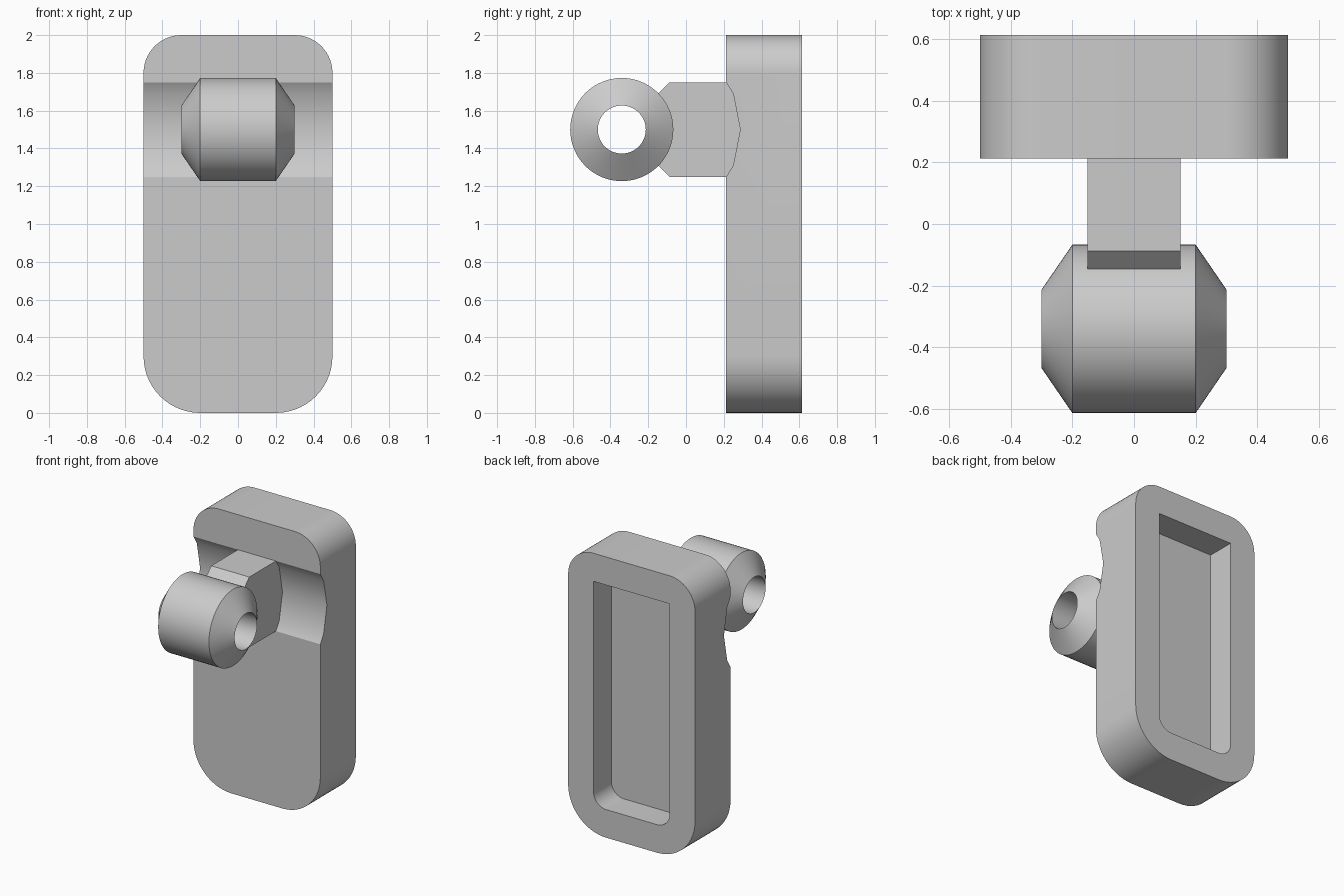
import bpy, bmesh
from math import pi, sin, cos, radians

cube = bpy.data.objects.get("Cube")
if cube:
    bpy.data.objects.remove(cube, do_unlink=True)

# One plain grey for everything
grey = bpy.data.materials.new("plain_grey")
grey.use_nodes = True
colour = (0.6, 0.6, 0.6, 1)
grey.diffuse_color = colour
grey.node_tree.nodes["Principled BSDF"].inputs["Base Color"].default_value = colour

BACK, FRONT = 0.613, 0.213      # plate depth range
RING_Y, RING_Z = -0.34, 1.5     # ring centre


def finish(name, bm):
    bmesh.ops.recalc_face_normals(bm, faces=bm.faces)
    mesh = bpy.data.meshes.new(name)
    bm.to_mesh(mesh)
    bm.free()
    mesh.materials.append(grey)
    obj = bpy.data.objects.new(name, mesh)
    bpy.context.collection.objects.link(obj)
    return obj


def prism(name, points, place, start, end):
    """Extrude a closed 2D outline; place(u, v, w) maps it into space."""
    bm = bmesh.new()
    face = bm.faces.new([bm.verts.new(place(u, v, start)) for u, v in points])
    new = bmesh.ops.extrude_face_region(bm, geom=[face])["geom"]
    moved = [g for g in new if isinstance(g, bmesh.types.BMVert)]
    shift = [b - a for a, b in zip(place(0, 0, start), place(0, 0, end))]
    bmesh.ops.translate(bm, verts=moved, vec=shift)
    return finish(name, bm)


def along_y(u, v, w):
    return (u, w, v)


def along_x(u, v, w):
    return (w, u, v)


def rounded(half, low, high, r_low, r_high, steps=14):
    """Upright outline with different bottom and top corner radii."""
    points = []
    corners = [(1, low + r_low, r_low, -90), (1, high - r_high, r_high, 0),
               (-1, high - r_high, r_high, 90), (-1, low + r_low, r_low, 180)]
    for side, z, r, first in corners:
        count = steps if r else 0
        for i in range(count + 1):
            a = radians(first + (90 * i / count if count else 0))
            points.append((side * (half - r) + r * cos(a), z + r * sin(a)))
    return points


# Plate, with a back recess and a shallow groove across the front
plate = prism("plate", rounded(0.5, 0, 2, 0.3, 0.2), along_y, FRONT, BACK)
recess = prism("recess_cutter", rounded(0.3, 0.2, 1.8, 0.1, 0),
               along_y, FRONT + 0.2, BACK + 0.1)
groove_half = [(0.1, 0.25), (FRONT, 0.25), (0.25, 0.19), (0.287, 0)]
groove_outline = [(y, RING_Z + h) for y, h in groove_half]
groove_outline += [(y, RING_Z - h) for y, h in reversed(groove_half[:-1])]
groove = prism("groove_cutter", groove_outline, along_x, -0.7, 0.7)
for cutter in (recess, groove):
    cutter.hide_render = True
    cut = plate.modifiers.new(cutter.name, "BOOLEAN")
    cut.operation = "DIFFERENCE"
    cut.solver = "EXACT"
    cut.object = cutter
bpy.context.view_layer.update()
carved = bpy.data.meshes.new_from_object(
    plate.evaluated_get(bpy.context.evaluated_depsgraph_get()))
plate.modifiers.clear()
plate.data = carved
for cutter in (recess, groove):
    bpy.data.objects.remove(cutter, do_unlink=True)

# Arm between plate and ring, chamfered where it enters the ring
arm_half = [(0.3, 0.25), (-0.087, 0.25), (-0.187, 0.15)]
arm_outline = [(y, RING_Z + h) for y, h in arm_half]
arm_outline += [(y, RING_Z - h) for y, h in reversed(arm_half)]
arm = prism("arm", arm_outline, along_x, -0.15, 0.15)

# Ring: barrel with conical ends that meet a straight through hole
bm = bmesh.new()
section = [(-0.3, 0.127), (-0.2, 0.273), (0.2, 0.273), (0.3, 0.127)]
verts = [bm.verts.new((x, RING_Y, RING_Z + r)) for x, r in section]
edges = [bm.edges.new((verts[i - 1], verts[i])) for i in range(len(verts))]
bmesh.ops.spin(bm, geom=verts + edges, cent=(0, RING_Y, RING_Z),
               axis=(1, 0, 0), angle=2 * pi, steps=64)
bmesh.ops.remove_doubles(bm, verts=bm.verts, dist=0.0005)
ring = finish("ring", bm)

# Smooth curves, keep hard edges
bpy.ops.object.select_all(action="DESELECT")
for obj in (plate, arm, ring):
    obj.select_set(True)
bpy.context.view_layer.objects.active = plate
bpy.ops.object.shade_smooth_by_angle(angle=radians(30))
